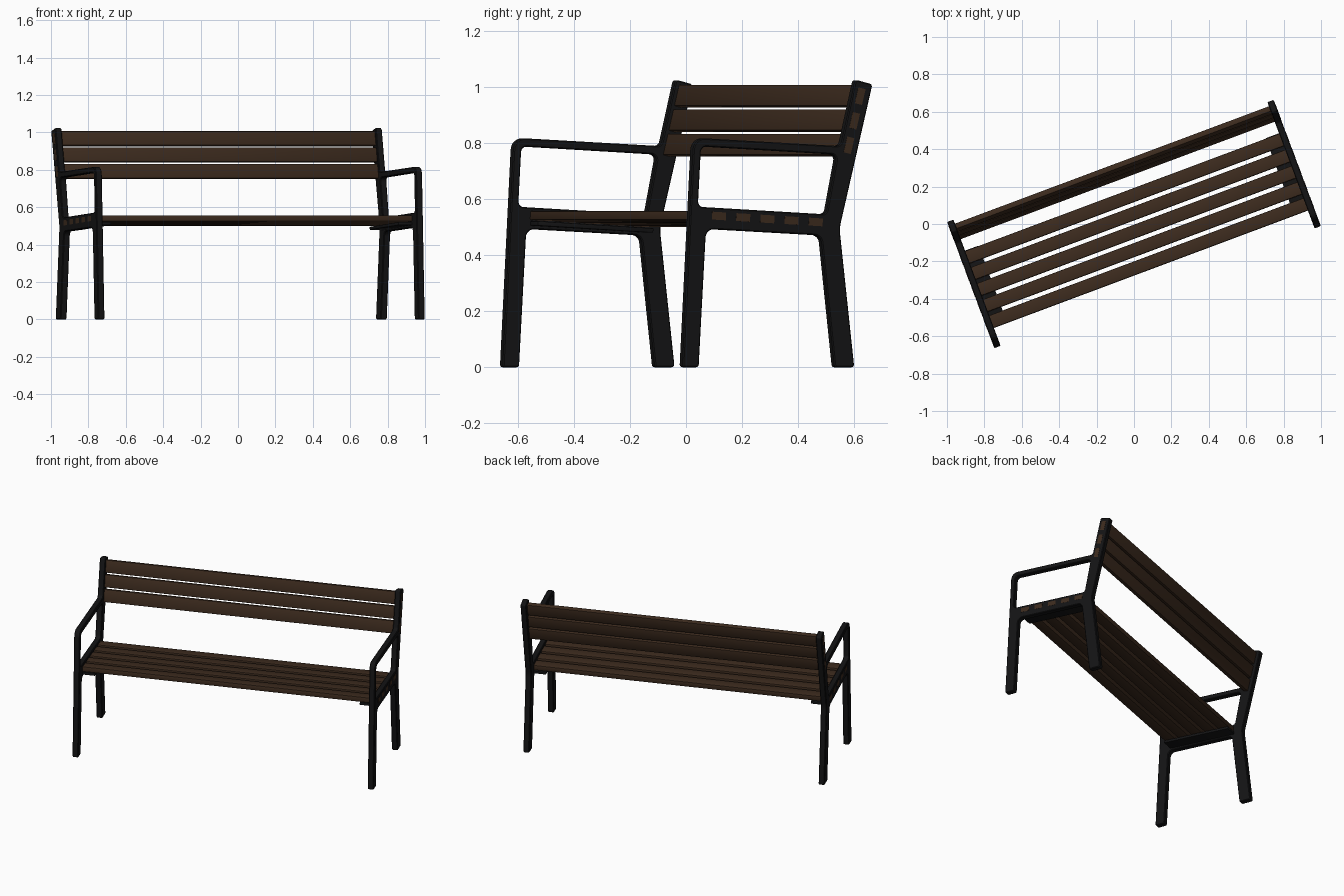
import bpy, bmesh, math
from mathutils import Vector, Matrix

if "Cube" in bpy.data.objects:
    bpy.data.objects.remove(bpy.data.objects["Cube"])

TURN = Matrix.Rotation(math.radians(20.5), 4, 'Z')   # whole bench is turned on the ground
OUT, T = 0.932, 0.036                                # outer face of the side frames, thickness
SEAT_TILT, BACK_TILT = math.atan(-0.058), -math.atan(0.243)


def material(name, rgb):
    m = bpy.data.materials.new(name)
    m.diffuse_color = (*rgb, 1)
    m.use_nodes = True
    m.node_tree.nodes["Principled BSDF"].inputs["Base Color"].default_value = m.diffuse_color
    return m


IRON = material("black_iron", (0.007, 0.007, 0.0075))
WOOD = material("dark_wood", (0.046, 0.024, 0.013))


def finish(name, bm, matrix, mat):
    bmesh.ops.recalc_face_normals(bm, faces=bm.faces[:])
    me = bpy.data.meshes.new(name)
    bm.to_mesh(me)
    bm.free()
    ob = bpy.data.objects.new(name, me)
    bpy.context.collection.objects.link(ob)
    me.materials.append(mat)
    ob.matrix_world = TURN @ matrix
    bpy.context.view_layer.objects.active = ob
    bpy.ops.object.select_all(action='DESELECT')
    ob.select_set(True)
    bpy.ops.object.shade_smooth_by_angle(angle=math.radians(35))
    return ob


def rounded(corners, steps=6):
    """Polygon of (y, z, radius) corners with filleted corners."""
    pts = []
    n = len(corners)
    for i, (y, z, r) in enumerate(corners):
        p = Vector((y, z))
        a = (Vector(corners[i - 1][:2]) - p).normalized()
        b = (Vector(corners[(i + 1) % n][:2]) - p).normalized()
        half = a.angle(b) / 2
        c = p + (a + b).normalized() * (r / math.sin(half))
        s = p + a * (r / math.tan(half)) - c
        e = p + b * (r / math.tan(half)) - c
        sweep = s.angle_signed(e)
        for k in range(steps + 1):
            t = -sweep * k / steps
            pts.append(c + Vector((s.x * math.cos(t) - s.y * math.sin(t),
                                   s.x * math.sin(t) + s.y * math.cos(t))))
    return pts


def inset(pts, d):
    """Move a loop to the right of its direction of travel."""
    res = []
    for i, p in enumerate(pts):
        d1 = (p - pts[i - 1]).normalized()
        d2 = (pts[(i + 1) % len(pts)] - p).normalized()
        nrm = Vector((d1.y + d2.y, -d1.x - d2.x)).normalized()
        res.append(p + nrm * d)
    return res


def side_frame(name, x):
    outline = rounded([
        (-.361, 0, .010), (-.318, .818, .042), (.241, .788, .020), (.297, 1.025, .010),
        (.362, 1.008, .010), (.237, .495, .120), (.293, 0, .010), (.218, 0, .010),
        (.166, .470, .030), (-.271, .493, .030), (-.299, 0, .010)])
    opening = rounded([(-.302, .572, .020), (-.290, .787, .020),
                       (.228, .758, .020), (.186, .545, .020)])[::-1]
    b = 0.004
    bm = bmesh.new()
    caps = ([], [])
    for loop in (outline, opening):
        small = inset(loop, b)
        layers = [(small, -T / 2), (loop, -T / 2 + b), (loop, T / 2 - b), (small, T / 2)]
        rings = [[bm.verts.new((h, p.x, p.y)) for p in pts] for pts, h in layers]
        n = len(loop)
        for lo, hi in zip(rings, rings[1:]):
            for i in range(n):
                j = (i + 1) % n
                bm.faces.new((lo[i], lo[j], hi[j], hi[i]))
        for cap, ring in zip(caps, (rings[0], rings[-1])):
            cap += [bm.edges.get((ring[i], ring[(i + 1) % n])) for i in range(n)]
    for cap in caps:
        bmesh.ops.triangle_fill(bm, edges=cap, use_beauty=True, use_dissolve=False)
    return finish(name, bm, Matrix.Translation((x, 0, 0)), IRON)


def add_box(bm, size, bevel=0.0):
    part = bmesh.ops.create_cube(bm, size=1, matrix=Matrix.Diagonal((*size, 1)))
    if bevel:
        edges = list({e for v in part['verts'] for e in v.link_edges})
        bmesh.ops.bevel(bm, geom=edges, offset=bevel, segments=2, profile=0.5, affect='EDGES')


def place(x, y, z, tilt):
    return Matrix.Translation((x, y, z)) @ Matrix.Rotation(tilt, 4, 'X')


def slat(name, depth, height, tenon, matrix):
    """Board between the frames, with tenons that show on the outer faces."""
    bm = bmesh.new()
    add_box(bm, (2 * (OUT - T) + 0.004, depth, height), 0.004)
    add_box(bm, (2 * OUT + 0.002, *tenon))
    return finish(name, bm, matrix, WOOD)


# cast side frames: legs, seat rail, armrest and back post in one piece
for label, s in (("left", -1), ("right", 1)):
    side_frame(label + "_side_frame", s * (OUT - T / 2))
    # shelf under the slat ends
    bm = bmesh.new()
    add_box(bm, (0.085, 0.44, 0.016), 0.002)
    finish(label + "_seat_support", bm, place(s * 0.862, -.037, .500, SEAT_TILT), IRON)

# seat slats
for i in range(5):
    y = -.223 + .092 * i
    slat(f"seat_slat_{i + 1}", .070, .032, (.053, .028),
         place(0, y, .539 - .058 * (y + .223), SEAT_TILT))

# backrest slats
for i in range(3):
    z = .966 - .0875 * i
    slat(f"back_slat_{i + 1}", .030, .078, (.028, .058),
         place(0, .314 - .0213 * i, z, BACK_TILT))
